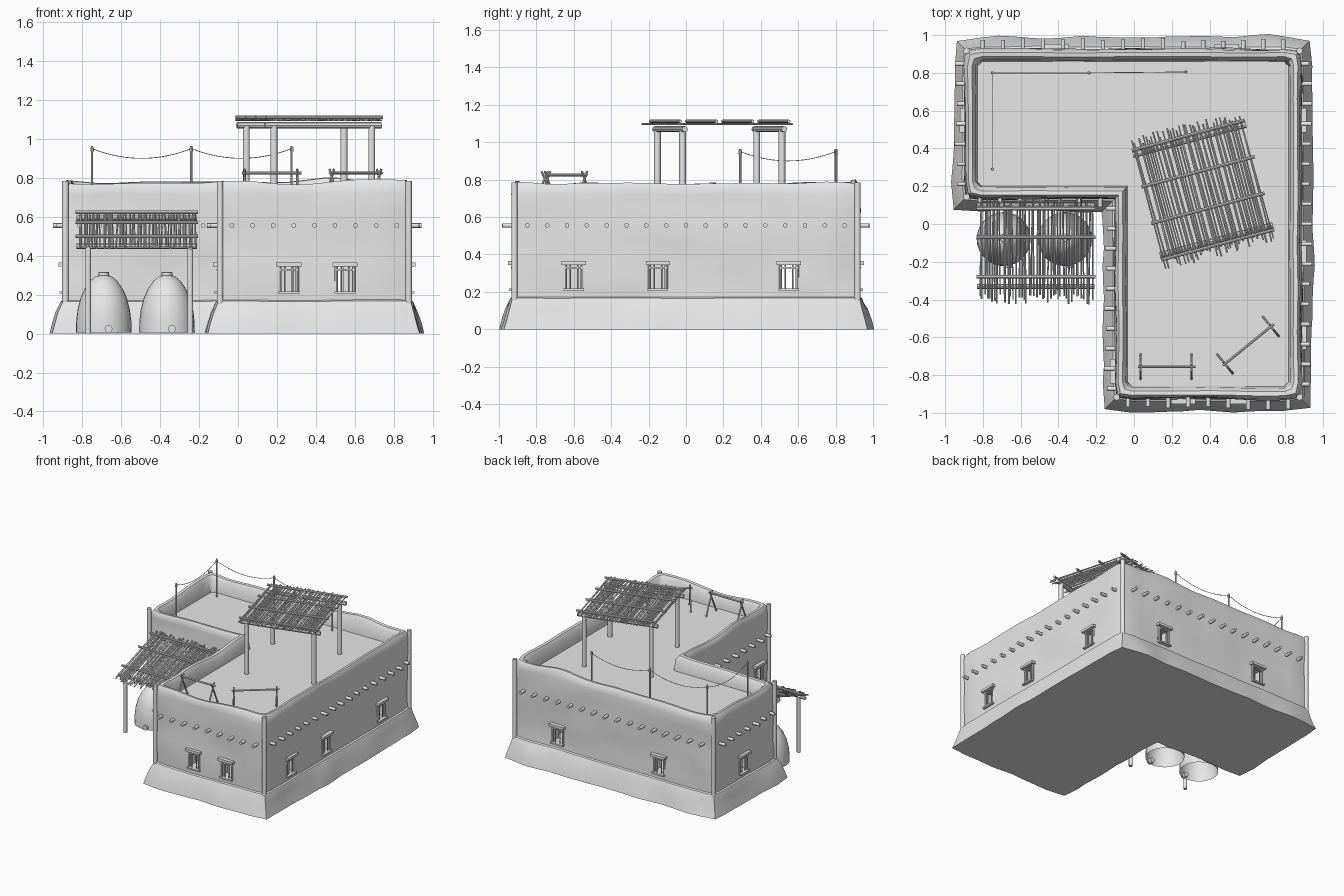
import bpy, bmesh, math, random
from mathutils import Vector, Matrix, noise

random.seed(4)
if "Cube" in bpy.data.objects:
    bpy.data.objects.remove(bpy.data.objects["Cube"])

clay = bpy.data.materials.new("clay_grey")
clay.use_nodes = True
clay.diffuse_color = (0.8, 0.8, 0.8, 1)
clay.node_tree.nodes["Principled BSDF"].inputs["Base Color"].default_value = (0.8, 0.8, 0.8, 1)


def finish(name, bm, angle=40):
    bmesh.ops.recalc_face_normals(bm, faces=bm.faces)
    me = bpy.data.meshes.new(name)
    bm.to_mesh(me)
    bm.free()
    me.materials.append(clay)
    ob = bpy.data.objects.new(name, me)
    bpy.context.collection.objects.link(ob)
    smooth(ob, angle)
    return ob


def smooth(ob, angle=40):
    bpy.ops.object.select_all(action='DESELECT')
    ob.select_set(True)
    bpy.context.view_layer.objects.active = ob
    bpy.ops.object.shade_smooth_by_angle(angle=math.radians(angle))


def rod(bm, a, b, r, sides=8):
    a, b = Vector(a), Vector(b)
    d = b - a
    m = Matrix.Translation((a + b) / 2) @ d.to_track_quat('Z', 'Y').to_matrix().to_4x4()
    bmesh.ops.create_cone(bm, cap_ends=True, segments=sides, radius1=r, radius2=r,
                          depth=d.length, matrix=m)


def box(bm, centre, size, rot=0):
    m = Matrix.Translation(centre) @ Matrix.Rotation(rot, 4, 'Z') @ Matrix.Diagonal((*size, 1))
    bmesh.ops.create_cube(bm, size=1, matrix=m)


def loft(bm, rings):
    loops = [[bm.verts.new(p) for p in ring] for ring in rings]
    for lo, hi in zip(loops, loops[1:]):
        for i in range(len(lo)):
            j = (i + 1) % len(lo)
            bm.faces.new((lo[i], lo[j], hi[j], hi[i]))
    return loops


# L-shaped plan, counter-clockwise
plan = [Vector(p) for p in ((-.10, -.925), (.885, -.925), (.885, .925),
                            (-.895, .925), (-.895, .135), (-.10, .135))]


def edge_normal(i):
    d = (plan[(i + 1) % 6] - plan[i % 6]).normalized()
    return Vector((d.y, -d.x))


outline = []
for i in range(6):
    a, b = plan[i], plan[(i + 1) % 6]
    n = edge_normal(i)
    miter = n + edge_normal(i - 1)
    outline.append((a - miter * (.012 if i < 5 else 0), miter))
    steps = round((b - a).length / .088)
    outline += [(a.lerp(b, k / steps), n) for k in range(1, steps)]


def ring(offset, z, wobble=.007, wave=0, flare=0):
    pts = []
    for p, n in outline:
        w = noise.noise(Vector((p.x * 3, p.y * 3, z * 5))) * wobble
        w += noise.noise(Vector((p.x * 5, p.y * 5, 7))) * flare
        q = p + n * (offset + w)
        dz = noise.noise(Vector((p.x * 3, p.y * 3, 3))) * wave
        pts.append((q.x, q.y, z + dz))
    return pts


# Adobe walls: flared plinth, ledge, wall, rounded parapet, sunken roof
bm = bmesh.new()
rings = [ring(.064, 0, 0, 0, .02), ring(.05, .05, .008, 0, .018), ring(.032, .11, .008, 0, .014),
         ring(.017, .155, .006, .006), ring(.012, .166, .006, .006), ring(0, .172, .008, .006)]
rings += [ring(0, z, .016) for z in (.24, .32, .4, .48, .56, .64)]
rings += [ring(0, .72, .016, .015), ring(-.004, .757, .012, .03), ring(-.018, .779, .008, .035),
          ring(-.04, .776, .006, .035), ring(-.058, .75, .006, .03), ring(-.066, .66, 0)]
loops = loft(bm, rings)
bm.faces.new(loops[-1])
bm.faces.new(loops[0][::-1])
walls = finish("adobe_walls", bm)

# Windows as (x, y, turn)
windows = [(.26, -.925, 0), (.55, -.925, 0), (-.41, .925, 0), (.49, .925, 0),
           (.885, -.6, 1), (.885, -.15, 1), (.885, .55, 1), (-.895, .55, 1), (-.10, -.78, 1)]

# Cutters: hollow interior, then window openings
cavity = bmesh.new()
loft_rings = []
for z in (.03, .6):
    loft_rings.append([(*(plan[i] - (edge_normal(i) + edge_normal(i - 1)) * .085), z) for i in range(6)])
ends = loft(cavity, loft_rings)
cavity.faces.new(ends[0][::-1])
cavity.faces.new(ends[1])
holes = bmesh.new()
for x, y, t in windows:
    box(holes, (x, y, .28), (.1, .24, .13), t * math.pi / 2)
for name, cut in (("cavity_cutter", cavity), ("window_cutter", holes)):
    cutter = finish(name, cut)
    cutter.hide_render = True
    mod = walls.modifiers.new(name, 'BOOLEAN')
    mod.object = cutter
    mod.solver = 'EXACT'
    bpy.context.view_layer.objects.active = walls
    bpy.ops.object.modifier_apply(modifier=name)
    bpy.data.objects.remove(cutter)
smooth(walls, 35)

# Window frames: lintel, sill, jambs and bars
bm = bmesh.new()
for x, y, t in windows:
    turn = t * math.pi / 2
    box(bm, (x, y, .354), (.13, .055, .02), turn)
    box(bm, (x, y, .211), (.11, .045, .012), turn)
    box(bm, (x, y, .328), (.1, .02, .008), turn)
    for s in (-.045, -.02, .02, .045):
        dx, dy = (0, s) if t else (s, 0)
        rod(bm, (x + dx, y + dy, .21), (x + dx, y + dy, .35), .009 if abs(s) > .03 else .004)
finish("window_frames", bm)

# Roof beam ends projecting from every wall
bm = bmesh.new()
for i in range(6):
    a, b = plan[i], plan[(i + 1) % 6]
    n, d = edge_normal(i), (b - a).normalized()
    count = int(((b - a).length - .1) / .106)
    start = ((b - a).length - count * .106) / 2
    for k in range(count + 1):
        p = a + d * (start + k * .106)
        q, r = p - n * .04, p + n * random.uniform(.04, .06)
        rod(bm, (q.x, q.y, .555), (r.x, r.y, .555), .012, 10)
finish("roof_beam_ends", bm)

# Rounded corner posts
bm = bmesh.new()
for i in range(5):
    x, y = plan[i] - (edge_normal(i) + edge_normal(i - 1)) * .008
    rod(bm, (x, y, .02), (x, y, .785), .017, 10)
finish("corner_posts", bm)


# Stick mats: at(u, v, h) maps mat coordinates to the model
def stick_mat(bm, at, half, v0, v1, rails, rail_r):
    count = 44
    for k in range(count):
        u = -half + 2 * half * (k + random.uniform(.1, .9)) / count
        lo, hi = v0 + random.uniform(-.03, .03), v1 + random.uniform(-.03, .03)
        rod(bm, at(u, lo, 0), at(u + random.uniform(-.008, .008), hi, 0),
            random.uniform(.004, .006), 6)
    for v in rails:
        rod(bm, at(-half - .01, v, .015), at(half + .01, v, .015), rail_r)


# Roof pergola, turned on the roof
turn = math.radians(15)
ux, vx = Vector((math.cos(turn), math.sin(turn), 0)), Vector((-math.sin(turn), math.cos(turn), 0))


def pergola(u, v, h):
    return Vector((.365, .18, 1.097 + h)) + ux * u + vx * v


bm = bmesh.new()
stick_mat(bm, pergola, .3, -.335, .335, (-.3, -.1, .1, .3), .009)
finish("pergola_mat", bm)
bm = bmesh.new()
for v in (-.275, .275):
    rod(bm, pergola(-.31, v, -.027), pergola(.31, v, -.027), .016)
    for u in (-.26, .26):
        rod(bm, pergola(u, v, -.44), pergola(u, v, -.03), .018, 10)
finish("pergola_frame", bm)


# Sloping awning over the ovens
def awning(u, v, h):
    return Vector((-.52 + u, v, .625 - (.13 - v) * .34 + h))


bm = bmesh.new()
stick_mat(bm, awning, .305, -.4, .11, (.08, -.07, -.28), .009)
finish("awning_mat", bm)
bm = bmesh.new()
rod(bm, awning(-.31, -.33, -.02), awning(.31, -.33, -.02), .013)
rod(bm, awning(-.31, .1, -.02), awning(.31, .1, -.02), .013)
for u in (-.25, .275):
    rod(bm, (-.52 + u, -.33, 0), awning(u, -.33, -.02), .015, 10)
finish("awning_frame", bm)

# Domed ovens with vent and cap, open underneath
dome = [(.143, .005), (.142, .06), (.135, .12), (.12, .18), (.098, .23), (.07, .27),
        (.04, .295), (.028, .298), (.028, .315), (.016, .316), (.014, .3)]
for side, x in (("left", -.365), ("right", -.69)):
    bm = bmesh.new()
    loops = loft(bm, [[(x + r * math.cos(a), -.08 + r * math.sin(a), z)
                       for a in (k * math.tau / 28 for k in range(28))] for r, z in dome])
    bm.faces.new(loops[-1])
    rod(bm, (x + .025, -.19, .024), (x + .025, -.232, .024), .02, 12)
    finish("oven_" + side, bm)

# Drying racks: crossbar on crossed legs
bm = bmesh.new()
for a, b in (((.02, -.755), (.325, -.755)), ((.47, -.75), (.74, -.53))):
    a, b = Vector((*a, 0)), Vector((*b, 0))
    d = (b - a).normalized()
    n = Vector((-d.y, d.x, 0))
    rod(bm, a + Vector((0, 0, .825)), b + Vector((0, 0, .825)), .007)
    for p in (a + d * .015, b - d * .02):
        for s in (-1, 1):
            rod(bm, p + n * s * .065 + Vector((0, 0, .66)),
                p - n * s * .018 + Vector((0, 0, .845)), .006)
finish("drying_racks", bm)

# Clothesline poles and sagging line
poles = [Vector(p) for p in ((-.75, .29, 0), (-.75, .8, 0), (-.24, .8, 0), (.275, .805, 0))]
bm = bmesh.new()
for p in poles:
    rod(bm, p + Vector((0, 0, .65)), p + Vector((0, 0, .965)), .006)
    rod(bm, p + Vector((0, 0, .935)), p + Vector((0, 0, .955)), .009)
for a, b in zip(poles, poles[1:]):
    line = []
    for k in range(13):
        t = k / 12
        line.append(a.lerp(b, t) + Vector((0, 0, .95 - .2 * t * (1 - t))))
    for p, q in zip(line, line[1:]):
        rod(bm, p, q, .0022, 5)
finish("clothesline", bm)
